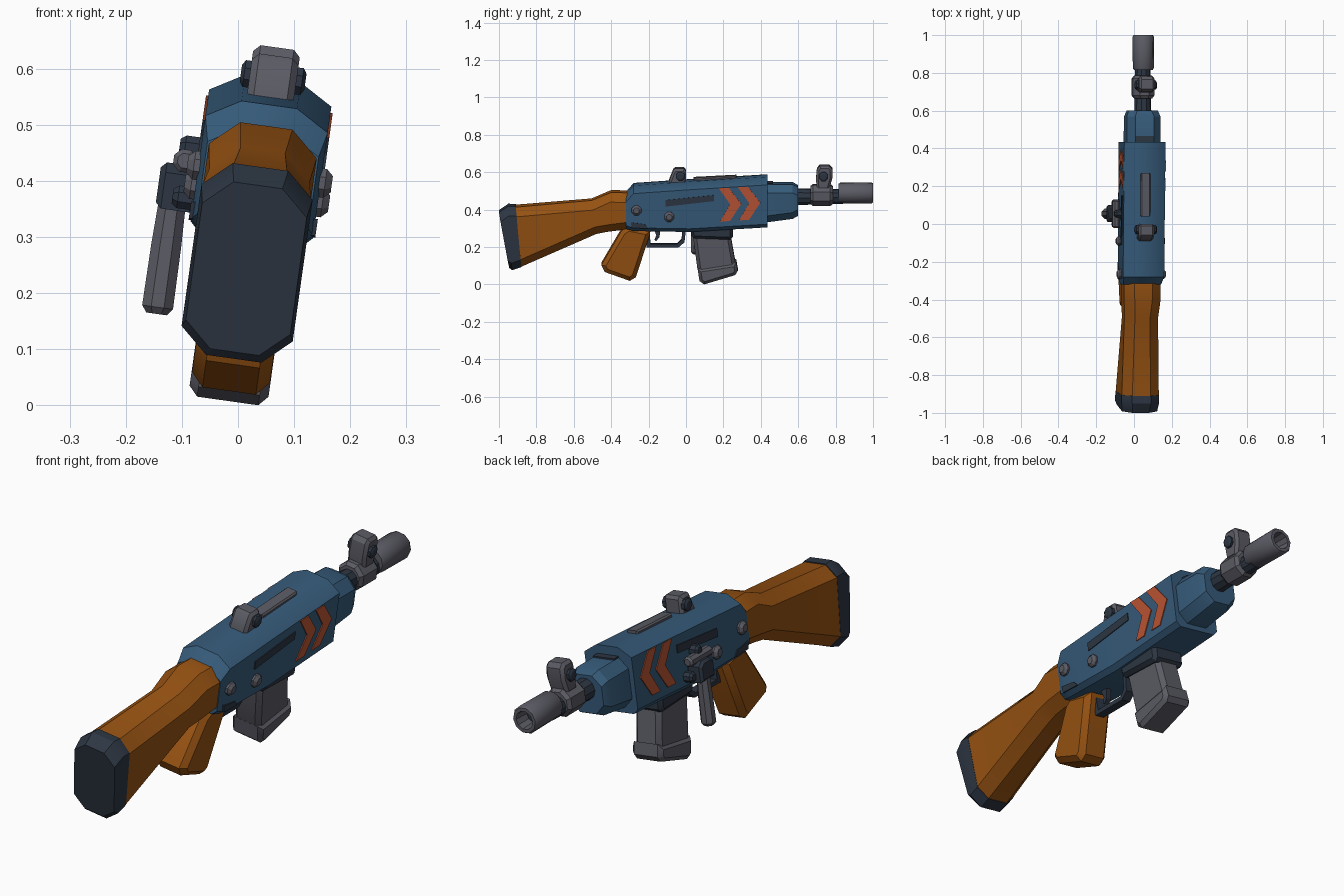
import bpy, bmesh, math
from mathutils import Matrix, Vector

if "Cube" in bpy.data.objects:
    bpy.data.objects.remove(bpy.data.objects["Cube"])

def material(name, rgb):
    m = bpy.data.materials.new(name)
    m.diffuse_color = (*rgb, 1)
    m.use_nodes = True
    m.node_tree.nodes["Principled BSDF"].inputs["Base Color"].default_value = m.diffuse_color
    return m

BLUE = material("blue_steel", (0.037, 0.105, 0.195))
WOOD = material("orange_wood", (0.31, 0.085, 0.006))
GREY = material("grey_metal", (0.105, 0.105, 0.13))
DARK = material("dark_metal", (0.026, 0.037, 0.056))
RED = material("red_orange_paint", (0.50, 0.09, 0.035))
parts = []

def finish(name, bm, mat, angle=32):
    bmesh.ops.recalc_face_normals(bm, faces=bm.faces)
    me = bpy.data.meshes.new(name)
    bm.to_mesh(me)
    bm.free()
    me.materials.append(mat)
    me.shade_smooth()
    me.set_sharp_from_angle(angle=math.radians(angle))
    ob = bpy.data.objects.new(name, me)
    bpy.context.collection.objects.link(ob)
    parts.append(ob)

def skin(name, rings, mat):
    """Bridge equal-length rings of points and cap both ends."""
    bm = bmesh.new()
    vs = [[bm.verts.new(p) for p in r] for r in rings]
    n = len(vs[0])
    for a, b in zip(vs, vs[1:]):
        for i in range(n):
            j = (i + 1) % n
            bm.faces.new((a[i], a[j], b[j], b[i]))
    bm.faces.new(vs[0])
    bm.faces.new(vs[-1])
    finish(name, bm, mat)

def loft(name, sections, mat, top=(0.05, 0.045), low=(0.05, 0.045)):
    """Chamfered box sections: (y at bottom, y at top, bottom, top, half width)."""
    rings = []
    for yb, yt, b, t, w in sections:
        half = [(w - low[0], b), (w, b + low[1]), (w, t - top[1]), (w - top[0], t)]
        pts = half + [(-x, h) for x, h in reversed(half)]
        rings.append([(x, yb + (yt - yb) * (h - b) / (t - b), h) for x, h in pts])
    skin(name, rings, mat)

def prism(name, prof, u0, u1, mat, bevel=0.0):
    """Side profile (y, z) extruded across x, rim edges bevelled."""
    bm = bmesh.new()
    a = [bm.verts.new((u0, y, z)) for y, z in prof]
    b = [bm.verts.new((u1, y, z)) for y, z in prof]
    n = len(prof)
    caps = [bm.faces.new(a), bm.faces.new(b)]
    for i in range(n):
        j = (i + 1) % n
        bm.faces.new((a[i], a[j], b[j], b[i]))
    bmesh.ops.recalc_face_normals(bm, faces=bm.faces)
    if bevel:
        rim = [e for f in caps for e in f.edges]
        bmesh.ops.bevel(bm, geom=rim, offset=bevel, segments=1, affect='EDGES')
    finish(name, bm, mat)

def lathe(name, rings, origin, axis, mat, sides=10):
    """Turned part: (radius, distance along axis) rings."""
    d = "xyz".index(axis)
    out = []
    for r, t in rings:
        ring = []
        for i in range(sides):
            a = 2 * math.pi * (i + 0.5) / sides
            p = [0, 0, 0]
            p[d], p[(d + 1) % 3], p[(d + 2) % 3] = t, r * math.cos(a), r * math.sin(a)
            ring.append(Vector(p) + Vector(origin))
        out.append(ring)
    skin(name, out, mat)

# Shoulder stock and pad
loft("butt_pad", [(-.945, -1.0, .10, .40, .094), (-.93, -.95, .088, .433, .1),
                  (-.88, -.91, .105, .432, .1)], DARK)
loft("stock", [(-.88, -.91, .107, .428, .099), (-.48, -.505, .282, .463, .09),
               (-.42, -.40, .295, .507, .097), (-.30, -.30, .31, .505, .097)], WOOD)

# Receiver and handguard
loft("receiver", [(-.32, -.32, .315, .50, .10), (-.28, -.28, .305, .545, .11),
                  (.02, .02, .30, .566, .11), (.435, .435, .325, .592, .11)],
     BLUE, (.06, .035), (.02, .02))
loft("handguard", [(.42, .42, .345, .55, .09), (.57, .57, .365, .55, .09),
                   (.60, .60, .38, .535, .078)], BLUE, (.04, .04), (.04, .04))
prism("handguard_band", [(.43, .54), (.43, .556), (.465, .556), (.465, .54)], -.05, .05, DARK)
prism("top_rail", [(.04, .55), (.04, .582), (.27, .594), (.27, .56)], -.026, .026, GREY, .006)

# Painted chevrons, slots, patches and bolts on both sides
for side, label in ((1, "right"), (-1, "left")):
    u0, u1 = sorted((side * .104, side * .114))
    for k in range(2):
        dy, dz = .102 * k, .006 * k
        prof = [(.175, .54), (.23, .54), (.295, .455), (.235, .362), (.182, .36), (.236, .453)]
        prism(f"chevron_{k + 1}_{label}", [(y + dy, z + dz) for y, z in prof], u0, u1, RED)
    prism(f"slot_{label}", [(-.11, .44), (-.11, .475), (.15, .502), (.15, .47)], u0, u1, DARK)
    prism(f"rear_patch_{label}", [(-.29, .325), (-.295, .355), (-.22, .345), (-.20, .322)],
          u0, u1, DARK)
    for k, (y, z) in enumerate(((-.265, .42), (-.09, .385))):
        lathe(f"bolt_{k + 1}_{label}", [(.028, side * .10), (.028, side * .118), (.016, side * .13)],
              (0, y, z), "x", GREY, 8)

# Barrel, sight block and hollow muzzle
lathe("barrel", [(.046, .58), (.043, .68), (.04, .84)], (0, 0, .478), "y", DARK)
lathe("sight_collar", [(.05, .665), (.062, .68), (.062, .77), (.05, .785)],
      (0, 0, .487), "y", GREY, 8)
lathe("muzzle", [(.05, .815), (.056, .825), (.058, .99), (.052, 1.0), (.038, 1.0), (.034, .93)],
      (0, 0, .498), "y", GREY)
lathe("bore", [(.034, .93), (.034, .935)], (0, 0, .498), "y", DARK)

# Sights with side knobs
prism("front_sight", [(.70, .52), (.695, .575), (.70, .63), (.715, .648), (.765, .648),
                      (.782, .63), (.782, .58), (.765, .52)], -.042, .042, GREY, .012)
prism("rear_sight", [(-.092, .54), (-.09, .568), (-.068, .625), (-.058, .633), (-.01, .633),
                     (.0, .62), (.0, .54)], -.042, .042, GREY, .012)
for name, y, z in (("front_sight_knob", .735, .592), ("rear_sight_knob", -.03, .594)):
    lathe(name, [(.016, -.058), (.026, -.052), (.026, .052), (.016, .058)], (0, y, z), "x", DARK, 8)

# Grip, trigger and guard
prism("grip", [(-.31, .325), (-.19, .30), (-.195, .275), (-.268, .05), (-.30, .03),
               (-.435, .078), (-.453, .115), (-.345, .30)], -.07, .07, WOOD, .022)
prism("trigger_guard", [(-.215, .31), (-.21, .207), (-.04, .207), (-.008, .235), (.0, .31),
                        (-.018, .31), (-.024, .247), (-.047, .225), (-.19, .225), (-.195, .31)],
      -.022, .022, DARK)
prism("trigger", [(-.175, .31), (-.135, .31), (-.142, .26), (-.16, .24), (-.168, .245),
                  (-.158, .27)], -.012, .012, DARK)

# Magazine
prism("magazine_collar", [(.02, .32), (.03, .275), (.045, .262), (.235, .255), (.25, .27),
                          (.25, .33)], -.08, .08, DARK, .015)
prism("magazine", [(.035, .29), (.235, .29), (.268, .10), (.25, .06), (.10, .02), (.06, .10)],
      -.06, .06, GREY, .018)
prism("magazine_base", [(.062, .095), (.072, .03), (.097, .012), (.262, .062), (.277, .085),
                        (.268, .135), (.25, .125)], -.071, .071, GREY, .016)

# Side handle with bracket on the left
lathe("side_handle", [(.02, .148), (.03, .16), (.029, .27), (.026, .36)], (-.147, .055, 0),
      "z", GREY, 8)
prism("handle_bracket", [(.01, .335), (.01, .40), (.03, .418), (.08, .418), (.10, .40),
                         (.10, .335)], -.176, -.105, DARK, .01)
lathe("handle_pivot", [(.014, -.02), (.022, -.012), (.022, .118), (.014, .126)],
      (-.135, 0, .425), "y", GREY, 8)
for k, (y, z) in enumerate(((.0, .36), (.11, .36), (.055, .45))):
    lathe(f"bracket_knob_{k + 1}", [(.022, -.10), (.022, -.138), (.014, -.148)],
          (0, y, z), "x", DARK, 8)

# Roll the whole model to its resting tilt and stand it on the ground
roll = (Matrix.Translation((0, 0, .144)) @ Matrix.Rotation(math.radians(8), 4, 'Y')
        @ Matrix.Translation((0, 0, -.144)))
for ob in parts:
    ob.data.transform(roll)
low = min(v.co.z for ob in parts for v in ob.data.vertices)
for ob in parts:
    ob.data.transform(Matrix.Translation((0, 0, -low)))
